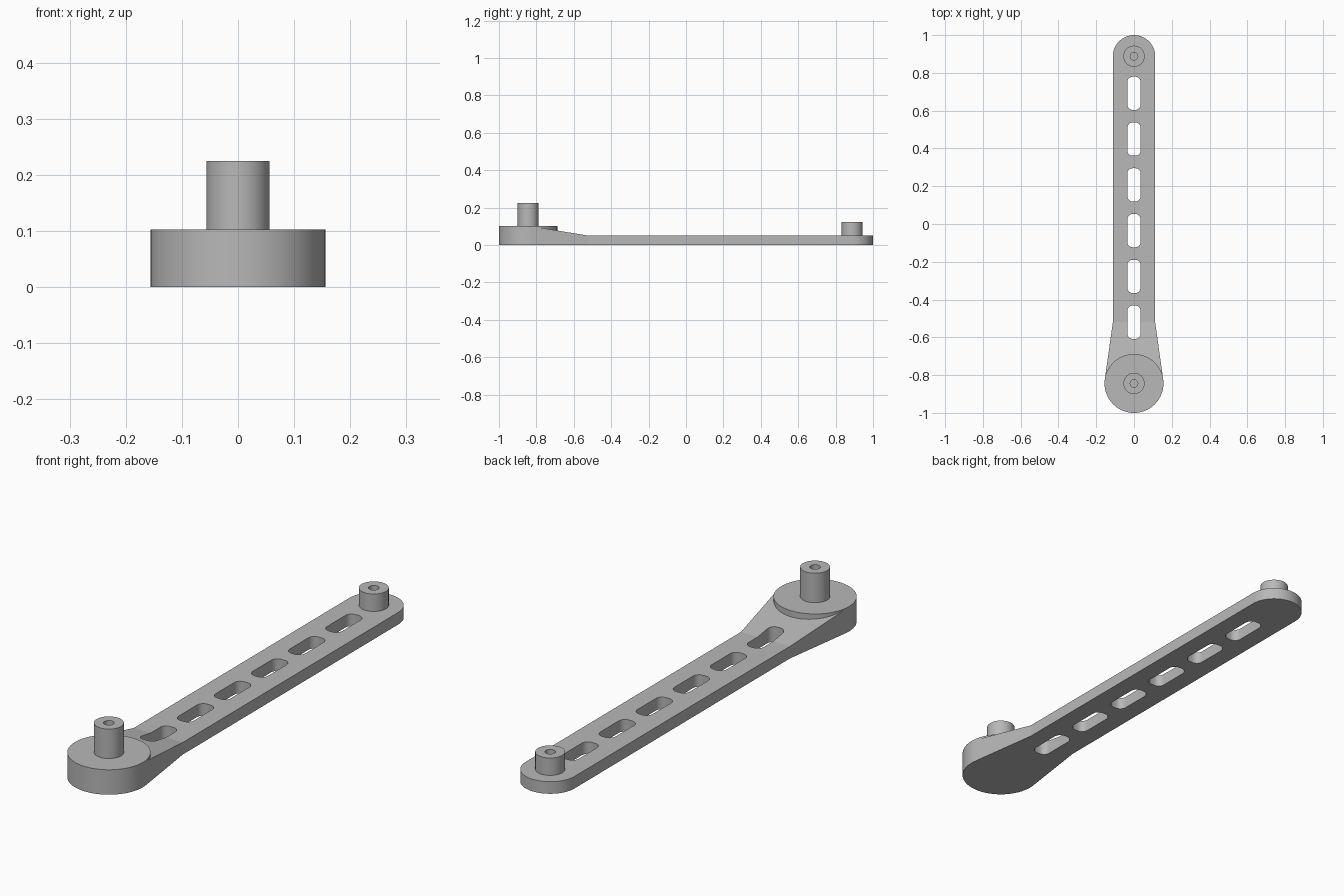
import bpy, bmesh, math

if "Cube" in bpy.data.objects:
    bpy.data.objects.remove(bpy.data.objects["Cube"], do_unlink=True)

SEGS = 64
HUB_Y, HUB_R, HUB_TOP = -0.844, 0.156, 0.103
TIP_Y, BAR_R, BAR_TOP = 0.888, 0.112, 0.05
SHOULDER_Y = -0.52
PIN_R, BORE_R = 0.056, 0.02

grey = bpy.data.materials.new("plain grey")
grey.use_nodes = True
grey.diffuse_color = (0.48, 0.48, 0.48, 1)
grey.node_tree.nodes["Principled BSDF"].inputs["Base Color"].default_value = grey.diffuse_color


def finish(name, bm):
    bmesh.ops.recalc_face_normals(bm, faces=bm.faces)
    mesh = bpy.data.meshes.new(name)
    bm.to_mesh(mesh)
    bm.free()
    mesh.materials.append(grey)
    obj = bpy.data.objects.new(name, mesh)
    bpy.context.collection.objects.link(obj)
    return obj


def prism(outline, low, high):
    bm = bmesh.new()
    face = bm.faces.new([bm.verts.new((x, y, low)) for x, y in outline])
    grown = bmesh.ops.extrude_face_region(bm, geom=[face], use_keep_orig=True)
    for v in grown["geom"]:
        if isinstance(v, bmesh.types.BMVert):
            v.co.z = high
    return bm


def arc(cx, cy, r, start, end, steps):
    angles = [math.radians(start + (end - start) * i / steps) for i in range(steps + 1)]
    return [(cx + r * math.cos(a), cy + r * math.sin(a)) for a in angles]


def activate(obj):
    bpy.ops.object.select_all(action="DESELECT")
    obj.select_set(True)
    bpy.context.view_layer.objects.active = obj


def combine(target, other, operation):
    activate(target)
    mod = target.modifiers.new(operation.lower(), "BOOLEAN")
    mod.operation, mod.solver, mod.object = operation, "EXACT", other
    bpy.ops.object.modifier_apply(modifier=mod.name)
    bpy.data.objects.remove(other, do_unlink=True)


# Arm: round tip, straight bar, and flanks that meet the hub tangentially
dy = SHOULDER_Y - HUB_Y
angle = math.atan2(dy, BAR_R) - math.acos(HUB_R / math.hypot(BAR_R, dy))
tx, ty = HUB_R * math.cos(angle), HUB_Y + HUB_R * math.sin(angle)
outline = [(tx, ty), (BAR_R, SHOULDER_Y)]
outline += arc(0, TIP_Y, BAR_R, 0, 180, SEGS // 2)
outline += [(-BAR_R, SHOULDER_Y), (-tx, ty)]
bm = prism(outline, 0, BAR_TOP)

# Ramp rising from the shoulder to the hub
bmesh.ops.bisect_plane(bm, geom=bm.verts[:] + bm.edges[:] + bm.faces[:], dist=1e-5,
                       plane_co=(0, SHOULDER_Y, 0), plane_no=(0, 1, 0))
for v in bm.verts:
    if v.co.z > BAR_TOP / 2 and v.co.y < SHOULDER_Y:
        v.co.z += (SHOULDER_Y - v.co.y) / dy * (HUB_TOP - BAR_TOP)
arm = finish("arm", bm)

# Six rounded slots through the arm
HALF_W, HALF_L, CORNER = 0.035, 0.088, 0.028
for i in range(6):
    cy = 0.692 - i * 0.2424
    slot = []
    for k, (sx, sy) in enumerate([(1, 1), (-1, 1), (-1, -1), (1, -1)]):
        slot += arc(sx * (HALF_W - CORNER), cy + sy * (HALF_L - CORNER),
                    CORNER, 90 * k, 90 * k + 90, 8)
    combine(arm, finish("slot_cutter", prism(slot, -0.1, 0.2)), "DIFFERENCE")

# Hub drum merged with the arm
hub = finish("hub", prism(arc(0, HUB_Y, HUB_R, 0, 360, SEGS)[:-1], 0, HUB_TOP))
combine(arm, hub, "UNION")


# Pins with a centre bore, turned from a profile
def pin(name, y, base, top):
    bm = bmesh.new()
    profile = [(0, base + 0.002), (BORE_R, base + 0.002), (BORE_R, top), (PIN_R, top), (PIN_R, base)]
    verts = [bm.verts.new((r, y, z)) for r, z in profile]
    edges = [bm.edges.new(pair) for pair in zip(verts, verts[1:])]
    bmesh.ops.spin(bm, geom=verts + edges, cent=(0, y, 0), axis=(0, 0, 1),
                   angle=math.tau, steps=SEGS)
    bmesh.ops.remove_doubles(bm, verts=bm.verts, dist=1e-5)
    return finish(name, bm)


parts = [arm, pin("hub_pin", HUB_Y, HUB_TOP, 0.225), pin("tip_pin", TIP_Y, BAR_TOP, 0.122)]
for part in parts:
    activate(part)
    bpy.ops.object.shade_smooth_by_angle(angle=math.radians(25))
# The shallow ramp crease stays sharp
for edge in arm.data.edges:
    a, b = (arm.data.vertices[i].co for i in edge.vertices)
    if max(abs(a.y - SHOULDER_Y), abs(b.y - SHOULDER_Y)) < 1e-4:
        edge.use_edge_sharp = True
